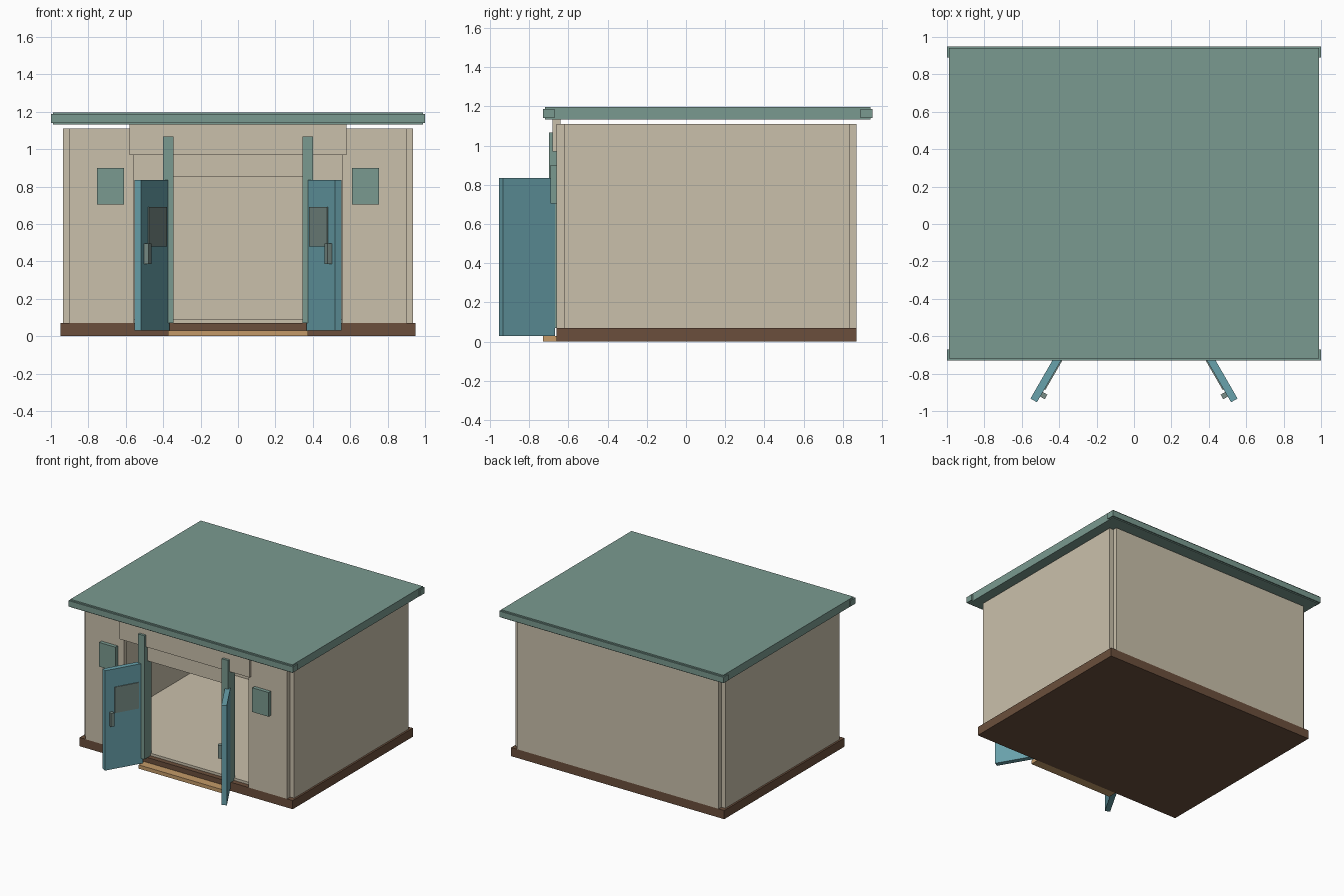
import bpy
from math import radians
from mathutils import Matrix, Vector

if "Cube" in bpy.data.objects:
    bpy.data.objects.remove(bpy.data.objects["Cube"])


def material(name, hex_code):
    srgb = [int(hex_code[i:i + 2], 16) / 255 for i in (0, 2, 4)]
    colour = [((c + 0.055) / 1.055) ** 2.4 for c in srgb] + [1]
    mat = bpy.data.materials.new(name)
    mat.use_nodes = True
    mat.diffuse_color = colour
    mat.node_tree.nodes["Principled BSDF"].inputs["Base Color"].default_value = colour
    return mat


beige = material("beige wall", "CAC0AB")
teal = material("grey teal trim", "7A9A90")
brown = material("dark brown base", "6B4F3C")
blue = material("blue door paint", "69A2AC")
tan = material("tan wood", "C49A68")
grey = material("grey fittings", "788C86")


def box(name, mat, x, y, z, matrix=None):
    """Box from (min, max) ranges, optionally placed by a matrix."""
    verts = [(a, b, c) for c in z for b in y for a in x]
    faces = [(0, 2, 3, 1), (4, 5, 7, 6), (0, 1, 5, 4),
             (2, 6, 7, 3), (0, 4, 6, 2), (1, 3, 7, 5)]
    mesh = bpy.data.meshes.new(name)
    mesh.from_pydata(verts, [], faces)
    mesh.materials.append(mat)
    if matrix is not None:
        mesh.transform(matrix)
    obj = bpy.data.objects.new(name, mesh)
    bpy.context.collection.objects.link(obj)
    return obj


def pair(name, mat, x, y, z, matrix=None):
    """Box on the model's left (+x) and its mirror image on the right."""
    left = box("left_" + name, mat, x, y, z, matrix)
    right = left.copy()
    right.data = left.data.copy()
    right.name = right.data.name = "right_" + name
    right.data.transform(Matrix.Scale(-1, 4, Vector((1, 0, 0))))
    right.data.flip_normals()
    bpy.context.collection.objects.link(right)


# Base, floor and doorstep
box("base", brown, (-0.95, 0.95), (-0.66, 0.87), (0, 0.07))
box("floor", beige, (-0.9, 0.9), (-0.62, 0.835), (0.07, 0.09))
box("doorstep", tan, (-0.375, 0.375), (-0.73, -0.66), (0, 0.03))

# Walls, leaving a square notch at each corner
WALL = (0.07, 1.11)
box("back_wall", beige, (-0.9, 0.9), (0.835, 0.87), WALL)
pair("side_wall", beige, (0.9, 0.935), (-0.62, 0.835), WALL)
pair("front_wall", beige, (0.555, 0.9), (-0.66, -0.62), WALL)
box("header", beige, (-0.58, 0.58), (-0.68, -0.64), (0.97, 1.14))
box("lintel", beige, (-0.345, 0.345), (-0.66, -0.62), (0.85, 1.065))

# Door posts and wall plates
pair("door_post", teal, (0.345, 0.4), (-0.7, -0.61), (0.07, 1.067))
pair("wall_plate", teal, (0.61, 0.755), (-0.69, -0.66), (0.705, 0.9))

# Flat roof with front and back fascia boards
box("roof", teal, (-0.99, 0.99), (-0.72, 0.94), (1.133, 1.197))
box("front_fascia", teal, (-1, 1), (-0.73, -0.67), (1.14, 1.187))
box("back_fascia", teal, (-1, 1), (0.89, 0.95), (1.14, 1.187))

# Open doors: local x runs from hinge to free edge, local y points outward
door = Matrix.Translation((0.366, -0.688, 0)) @ Matrix.Rotation(radians(-60), 4, "Z")
pair("door", blue, (0, 0.306), (0, 0.04), (0.03, 0.835), door)
pair("door_panel", grey, (0.035, 0.228), (-0.006, 0.001), (0.48, 0.69), door)
pair("door_handle", grey, (0.243, 0.271), (-0.028, 0.001), (0.387, 0.495), door)
